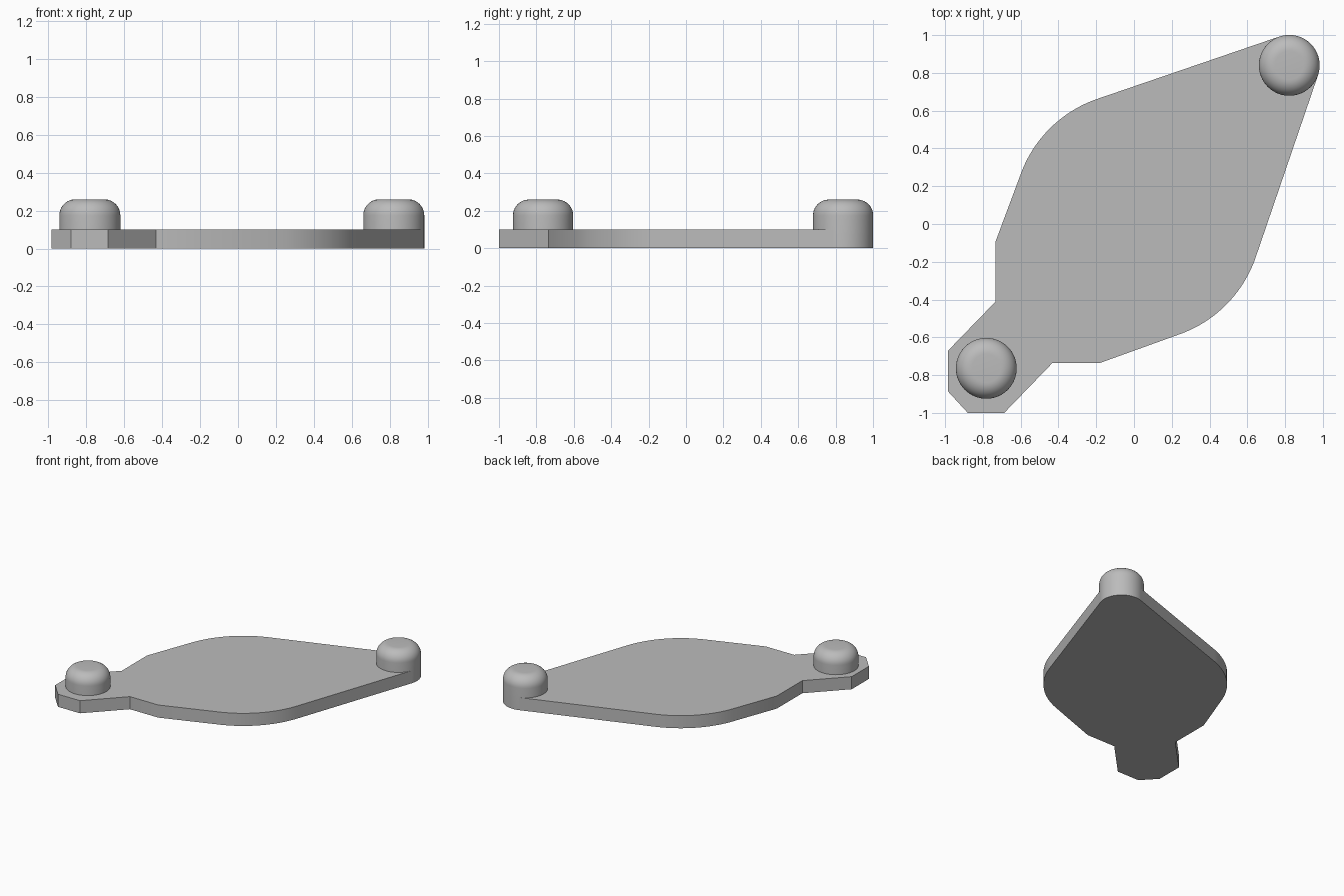
import bpy, bmesh, math
from mathutils import Vector

cube = bpy.data.objects.get("Cube")
if cube:
    bpy.data.objects.remove(cube, do_unlink=True)

# Single grey material
GREY = (0.5, 0.5, 0.5, 1)
mat = bpy.data.materials.new("plain grey")
mat.use_nodes = True
mat.diffuse_color = GREY
mat.node_tree.nodes["Principled BSDF"].inputs["Base Color"].default_value = GREY

THICK, TOP = 0.1, 0.26
POST_R, FILLET, HUB_R = 0.161, 0.085, 0.66
corner = Vector((0.822, 0.84))
tab_post = Vector((-0.782, -0.764))
hub = (corner + tab_post) / 2


def finish(bm, name, location=(0, 0, 0)):
    bmesh.ops.recalc_face_normals(bm, faces=bm.faces)
    mesh = bpy.data.meshes.new(name)
    bm.to_mesh(mesh)
    bm.free()
    mesh.materials.append(mat)
    obj = bpy.data.objects.new(name, mesh)
    obj.location = location
    bpy.context.collection.objects.link(obj)
    bpy.ops.object.select_all(action='DESELECT')
    obj.select_set(True)
    bpy.context.view_layer.objects.active = obj
    bpy.ops.object.shade_smooth_by_angle(angle=math.radians(25))


def arc(centre, radius, start, end, steps):
    angles = [start + (end - start) * i / steps for i in range(steps + 1)]
    return [centre + radius * Vector((math.cos(a), math.sin(a))) for a in angles]


def make_post(name, centre, base):
    # Half section with a rounded shoulder, turned around z
    shoulder = arc(Vector((POST_R - FILLET, TOP - FILLET)), FILLET, 0, math.pi / 2, 10)
    section = [(0, base), (POST_R, base)] + [tuple(p) for p in shoulder] + [(0, TOP)]
    bm = bmesh.new()
    verts = [bm.verts.new((r, 0, z)) for r, z in section]
    edges = [bm.edges.new(pair) for pair in zip(verts, verts[1:])]
    bmesh.ops.spin(bm, geom=verts + edges, cent=(0, 0, 0), axis=(0, 0, 1),
                   angle=math.tau, steps=64)
    bmesh.ops.remove_doubles(bm, verts=bm.verts, dist=0.0001)
    finish(bm, name, (centre.x, centre.y, 0))


# Plate: straight flanks tangent to the round hub and the corner post, plus a notched tab
diagonal = math.pi / 4
lean = math.acos((HUB_R - POST_R) / (corner - hub).length)
upper, lower = diagonal + lean, diagonal - lean
tab = [(-0.733, -0.093), (-0.733, -0.411), (-0.985, -0.671), (-0.985, -0.886),
       (-0.88, -1.0), (-0.687, -1.0), (-0.433, -0.737), (-0.184, -0.737)]
outline = [corner] + arc(corner, POST_R, upper, upper, 1)[:1]
outline += arc(hub, HUB_R, upper, diagonal + math.pi - lean, 24)
outline += [Vector(p) for p in tab]
outline += arc(hub, HUB_R, diagonal - math.pi + lean, lower, 24)
outline += arc(corner, POST_R, lower, lower, 1)[:1]

bm = bmesh.new()
face = bm.faces.new([bm.verts.new((p.x, p.y, 0)) for p in outline])
extruded = bmesh.ops.extrude_face_region(bm, geom=[face], use_keep_orig=True)
top_verts = [g for g in extruded["geom"] if isinstance(g, bmesh.types.BMVert)]
bmesh.ops.translate(bm, verts=top_verts, vec=(0, 0, THICK))
finish(bm, "base_plate")

make_post("corner_post", corner, 0)
make_post("tab_post", tab_post, THICK / 2)
